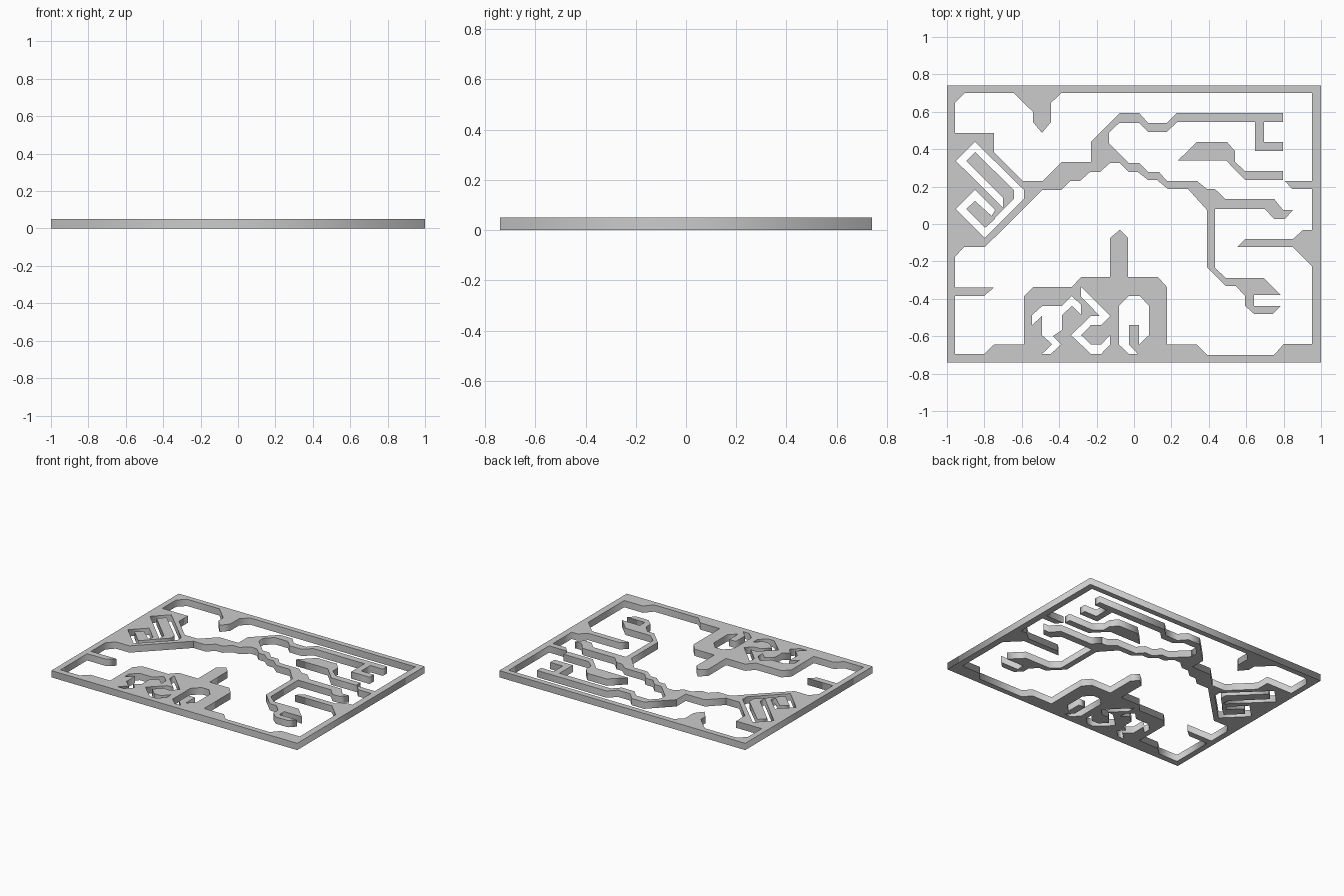
import bpy

H = 0.05  # panel thickness


def cutout(name, *outlines):
    """Extrude a flat profile; outlines after the first become openings."""
    cu = bpy.data.curves.new(name, 'CURVE')
    cu.dimensions, cu.fill_mode, cu.extrude = '2D', 'BOTH', H / 2
    for pts in outlines:
        s = cu.splines.new('POLY')
        s.points.add(len(pts) - 1)
        for p, (x, y) in zip(s.points, pts):
            p.co = (x, y, 0, 1)
        s.use_cyclic_u = True
    ob = bpy.data.objects.new(name, cu)
    ob.location.z = H / 2
    bpy.context.collection.objects.link(ob)
    bpy.ops.object.select_all(action='DESELECT')
    ob.select_set(True)
    bpy.context.view_layer.objects.active = ob
    bpy.ops.object.convert(target='MESH')
    return bpy.context.object


# frame: outer rectangle and the inner edge, side by side
rim = [(-1, -.74), (1, -.74), (1, .74), (-1, .74)]
top_edge = [(-.957, .487), (-.957, .647), (-.904, .70), (-.642, .70), (-.54, .599), (-.54, .545),
            (-.492, .487), (-.444, .545), (-.444, .647), (-.39, .70), (.952, .70)]
right_edge = [(.952, .23), (.807, .23), (.845, .187), (.952, .187), (.952, -.032), (.904, -.032),
              (.85, -.08), (.594, -.08), (.551, -.123), (.85, -.123), (.952, -.225), (.952, -.642)]
bottom_edge = [(.80, -.642), (.749, -.70), (.39, -.70), (.337, -.645), (.176, -.645), (.176, -.337),
               (.128, -.283), (-.032, -.283), (-.032, -.075), (-.075, -.03), (-.128, -.075),
               (-.128, -.283), (-.283, -.283), (-.332, -.337), (-.54, -.337), (-.588, -.385),
               (-.588, -.645), (-.749, -.645), (-.802, -.695), (-.957, -.695)]
left_edge = [(-.957, -.385), (-.802, -.385), (-.749, -.34), (-.957, -.34), (-.957, -.176),
             (-.909, -.123), (-.797, -.123), (-.49, .182), (-.487, .23), (-.594, .23),
             (-.749, .385), (-.749, .487)]

# slots pierced through the corner and bottom blocks
spiral_slot = [(-.952, .337), (-.85, .439), (-.588, .182), (-.588, .134), (-.797, -.075),
               (-.952, .08), (-.85, .182), (-.743, .075), (-.743, .027), (-.85, .123),
               (-.898, .08), (-.797, -.021), (-.642, .134), (-.642, .182), (-.85, .385),
               (-.898, .337), (-.70, .139), (-.70, .086)]
forked_slot = [(-.545, -.487), (-.49, -.438), (-.43, -.438), (-.385, -.438), (-.332, -.385),
               (-.283, -.433), (-.283, -.485), (-.332, -.438), (-.385, -.487), (-.385, -.567),
               (-.433, -.599), (-.39, -.642), (-.444, -.695), (-.492, -.695), (-.438, -.642),
               (-.492, -.594), (-.492, -.492), (-.545, -.54)]
hooked_slot = [(-.283, -.337), (-.128, -.492), (-.176, -.54), (-.23, -.54), (-.283, -.594),
               (-.23, -.645), (-.176, -.645), (-.128, -.594), (-.128, -.645), (-.176, -.695),
               (-.23, -.695), (-.337, -.594), (-.23, -.492), (-.182, -.492), (-.283, -.39)]
loop_slot = [(-.027, -.385), (.032, -.385), (.08, -.438), (.08, -.594), (.027, -.645),
             (.027, -.54), (-.027, -.54), (-.027, -.645), (.021, -.695), (-.027, -.695),
             (-.08, -.645), (-.08, -.438)]
cutout("frame", rim, top_edge + right_edge + bottom_edge + left_edge,
       spiral_slot, forked_slot, hooked_slot, loop_slot)

# stepped ridge crossing the middle
cutout("ridge", [
    (-.49, .182), (-.39, .182), (-.342, .23), (-.289, .23), (-.235, .278), (-.182, .278),
    (-.128, .326), (-.075, .326), (-.027, .278), (.021, .278), (.075, .235), (.123, .235),
    (.182, .187), (.289, .187), (.39, .075), (.433, .08), (.433, .187), (.39, .187),
    (.337, .23), (.176, .23), (.134, .278), (.075, .278), (.027, .326), (-.027, .326),
    (-.134, .433), (-.23, .439), (-.23, .332), (-.385, .332), (-.487, .23)])

# upper branch with a hooked end
cutout("upper_branch", [
    (-.134, .433), (-.134, .487), (-.08, .54), (.027, .54), (.075, .492), (.176, .492),
    (.23, .545), (.647, .545), (.647, .39), (.797, .39), (.797, .439), (.695, .439),
    (.695, .545), (.797, .545), (.797, .594), (.23, .594), (.176, .54), (.075, .54),
    (.027, .594), (-.075, .594), (-.23, .439)])

# short branch to the right
cutout("right_branch", [
    (.433, .187), (.487, .134), (.749, .134), (.797, .075), (.85, .075), (.807, .027),
    (.749, .027), (.70, .08), (.433, .08)])

# branch bending down to a forked end
cutout("lower_branch", [
    (.39, .075), (.39, -.23), (.492, -.332), (.545, -.332), (.594, -.385), (.594, -.438),
    (.642, -.481), (.743, -.481), (.786, -.438), (.642, -.438), (.642, -.38), (.786, -.38),
    (.695, -.289), (.492, -.289), (.433, -.235), (.433, .08)])

# free-standing piece between the branches
cutout("loose_piece", [
    (.235, .34), (.337, .439), (.497, .439), (.54, .39), (.54, .332), (.594, .283),
    (.797, .283), (.797, .235), (.594, .235), (.492, .34)])
